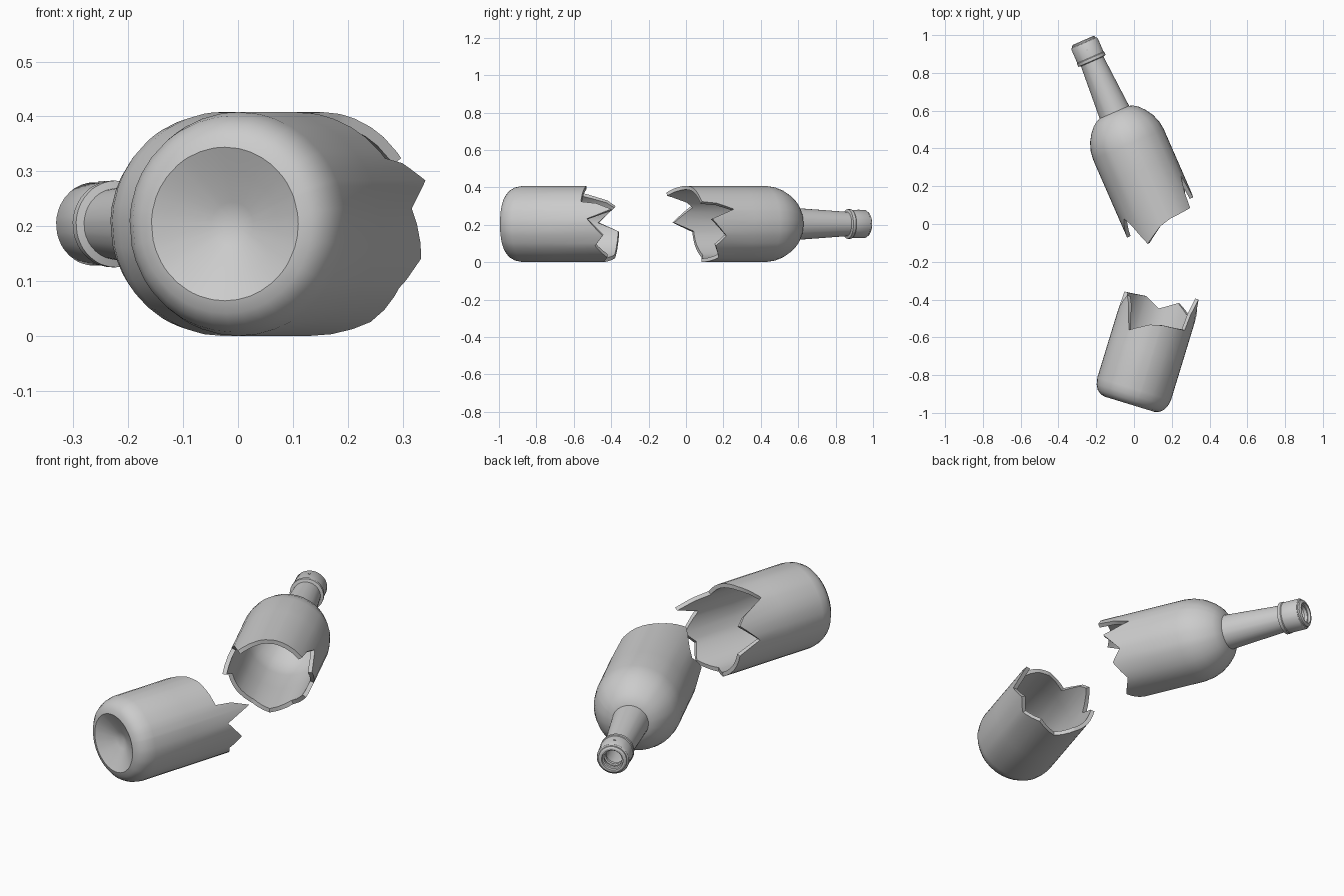
import bpy, bmesh
from math import radians, degrees, sin, cos, pi
from mathutils import Vector, Matrix

if "Cube" in bpy.data.objects:
    bpy.data.objects.remove(bpy.data.objects["Cube"])

R, WALL, LENGTH = 0.204, 0.02, 1.5

# Fracture line around the bottle: (angle in degrees, height above the base)
CRACK = [(-90, .53), (-61, .587), (-35, .54), (-18, .59), (8, .505), (23, .637),
         (33, .546), (36, .46), (51, .456), (77, .45), (95, .435), (125, .376),
         (142, .51), (152, .548), (178, .45), (192, .563), (215, .565), (244, .573), (270, .53)]


def crack_height(a):
    for (a0, h0), (a1, h1) in zip(CRACK, CRACK[1:]):
        if a0 <= a <= a1:
            return h0 + (h1 - h0) * (a - a0) / (a1 - a0)


# Even steps plus every fracture corner, dropping steps too close to a corner
corners = [a for a, h in CRACK[:-1]]
steps = [-90 + 360 * i / 36 for i in range(36)]
ANGLES = sorted(corners + [s for s in steps if min(abs(s - c) for c in corners + [270]) > 2.5])


def frame(origin, axis):
    """Local x = sideways, y = world up, z = along the bottle axis."""
    d = Vector((axis[0], axis[1], 0)).normalized()
    side = Vector((abs(d.y), -d.x if d.y > 0 else d.x, 0))
    up = Vector((0, 0, 1))
    m = Matrix((side, up, d)).transposed().to_4x4()
    m.translation = Vector((origin[0], origin[1], R))
    return m


def broken_shell(name, outer, inner, matrix, rim, closed):
    """Lathe the outer wall to the fracture and back along the inner wall."""
    bm = bmesh.new()
    columns = []
    for a in ANGLES:
        h = rim(a)
        prof = outer + [(h, R), (h, R - WALL)] + inner[::-1]
        c, s = cos(radians(a)), sin(radians(a))
        columns.append([bm.verts.new(matrix @ Vector((r * c, r * s, z))) for z, r in prof])
    n = len(columns[0])
    for i, col in enumerate(columns):
        nxt = columns[(i + 1) % len(columns)]
        for j in range(n if closed else n - 1):
            k = (j + 1) % n
            bm.faces.new((col[j], nxt[j], nxt[k], col[k]))
    bmesh.ops.remove_doubles(bm, verts=bm.verts, dist=1e-5)
    bmesh.ops.recalc_face_normals(bm, faces=bm.faces)
    mesh = bpy.data.meshes.new(name)
    bm.to_mesh(mesh)
    bm.free()
    ob = bpy.data.objects.new(name, mesh)
    bpy.context.collection.objects.link(ob)
    smooth(ob)
    return ob


def smooth(ob):
    bpy.ops.object.select_all(action='DESELECT')
    ob.select_set(True)
    bpy.context.view_layer.objects.active = ob
    bpy.ops.object.shade_smooth_by_angle(angle=radians(32))


# Lower half: dished base, rounded heel, straight wall
base_outer = [(.06, 0), (.046, .04), (.022, .095), (0, .14), (.007, .163),
              (.024, .183), (.05, .197), (.085, R), (.3, R)]
base_inner = [(.085, 0), (.07, .04), (.045, .095), (.03, .135), (.04, .16),
              (.065, .178), (.095, R - WALL), (.3, R - WALL)]
base_frame = frame((-.024, -.954), (.292, .956))
broken_shell("bottle_base", base_outer, base_inner, base_frame, crack_height, False)

# Upper half: lip, collar, tapering neck, shoulder, straight wall
neck_outer = [(0, .058), (.005, .066), (.012, .067), (.015, .073), (.02, .076), (.098, .076),
              (.102, .079), (.118, .079), (.122, .065), (.415, .085), (.421, .103), (.44, .13),
              (.47, .157), (.51, .182), (.555, .198), (.6, R), (.75, R)]
neck_inner = [(0, .05), (.012, .048), (.014, .042), (.03, .042), (.032, .049), (.05, .049),
              (.052, .042), (.07, .042), (.072, .046), (.122, .046), (.415, .065), (.45, .11),
              (.485, .14), (.52, .163), (.56, .178), (.6, R - WALL), (.75, R - WALL)]
neck_frame = frame((-.27, .972), (.40, -.916))
broken_shell("bottle_neck", neck_outer, neck_inner, neck_frame,
             lambda a: LENGTH - crack_height(a), True)

# Small stud on the collar
bpy.ops.mesh.primitive_cylinder_add(vertices=12, radius=.006, depth=.006)
stud = bpy.context.object
stud.name = "collar_stud"
stud.location = neck_frame @ Vector((0, .0755, .055))
smooth(stud)
